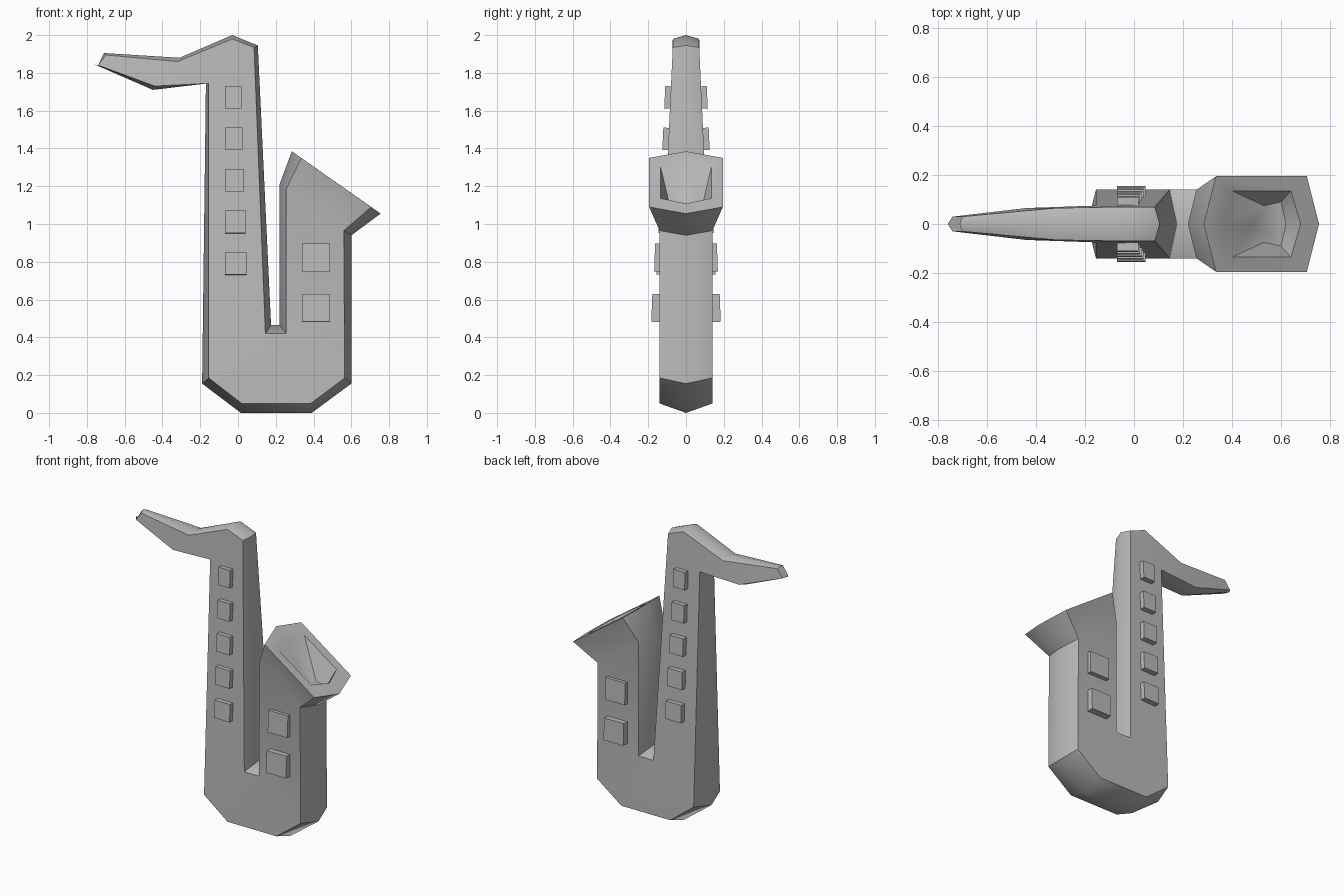
import bpy, bmesh, math
from mathutils import Matrix

if "Cube" in bpy.data.objects:
    bpy.data.objects.remove(bpy.data.objects["Cube"])

grey = bpy.data.materials.new("plain grey")
grey.use_nodes = True
tone = (0.5, 0.5, 0.5, 1)
grey.diffuse_color = tone
grey.node_tree.nodes["Principled BSDF"].inputs["Base Color"].default_value = tone


def finish(bm, name, smooth=False):
    bmesh.ops.recalc_face_normals(bm, faces=bm.faces)
    mesh = bpy.data.meshes.new(name)
    bm.to_mesh(mesh)
    bm.free()
    mesh.materials.append(grey)
    ob = bpy.data.objects.new(name, mesh)
    bpy.context.collection.objects.link(ob)
    if smooth:
        bpy.ops.object.select_all(action='DESELECT')
        ob.select_set(True)
        bpy.context.view_layer.objects.active = ob
        bpy.ops.object.shade_smooth_by_angle(angle=math.radians(50))
    return ob


# Corners in x, z, half width: inside of the bend, then outside, each a ridge and a flat edge
IN = [((-.71, 1.905), (-.70, 1.895, .03)), ((-.31, 1.88), (-.32, 1.86, .065)),
      ((-.03, 2.0), (-.03, 1.98, .07)), ((.105, 1.945), (.085, 1.935, .07)),
      ((.175, .465), (.145, .42, .14)), ((.22, .465), (.255, .42, .14)),
      ((.22, 1.21), (.255, 1.185, .14)), ((.285, 1.385), (.335, 1.35, .195)),
      ((.365, 1.329), (.40, 1.304, .135)), ((.485, 1.08), (.53, 1.05, .075))]
OUT = [((-.76, 1.845), (-.74, 1.84, .03)), ((-.45, 1.71), (-.44, 1.73, .065)),
       ((-.17, 1.745), (-.155, 1.745, .075)), ((-.19, .155), (-.155, .185, .14)),
       ((.015, 0), (.02, .05, .14)), ((.39, 0), (.385, .05, .14)),
       ((.6, .155), (.565, .185, .14)), ((.6, .94), (.56, .965, .14)),
       ((.755, 1.055), (.705, 1.09, .195)), ((.68, 1.108), (.64, 1.136, .135)),
       ((.62, 1.02), (.60, 1.03, .09))]
# Rings pair an inside corner with an outside corner, down to the bell floor
RINGS = [(0, 0), (1, 1), (2, 2), (3, 2), (4, 3), (4, 4), (5, 5), (5, 6),
         (6, 7), (7, 8), (8, 9), (9, 10)]

# Body: six-sided tube from mouthpiece to the hollow bell
bm = bmesh.new()


def corner(pair):
    (rx, rz), (fx, fz, w) = pair
    return [bm.verts.new(p) for p in ((fx, -w, fz), (rx, 0, rz), (fx, w, fz))]


ins, outs = [corner(p) for p in IN], [corner(p) for p in OUT]
loops = [ins[i] + outs[o][::-1] for i, o in RINGS]
for a, b in zip(loops, loops[1:]):
    for k in range(6):
        n = (k + 1) % 6
        quad = list(dict.fromkeys((a[k], a[n], b[n], b[k])))
        if len(quad) > 2:
            bm.faces.new(quad)
bm.faces.new(loops[0])
bm.faces.new(loops[-1])
finish(bm, "body", True)


# Keys: tilted blocks on both sides
def key(name, x, z, width, height, outer, tilt, side):
    bm = bmesh.new()
    depth = .06
    mat = (Matrix.Translation((x, side * (outer - depth / 2), z))
           @ Matrix.Rotation(side * tilt, 4, 'X')
           @ Matrix.Diagonal((width, depth, height, 1)))
    bmesh.ops.create_cube(bm, size=1, matrix=mat)
    finish(bm, name)


for side, label in ((-1, "front"), (1, "back")):
    for i in range(5):
        z = 1.67 - i * .22
        width = .088 + i * .007
        outer = .1125 + (1.67 - z) * .046
        key(f"{label}_neck_key_{i + 1}", -.07 + width / 2, z, width, .118, outer, .046, side)
    for i, (z, outer) in enumerate(((.822, .166), (.555, .181))):
        key(f"{label}_bell_key_{i + 1}", .4125, z, .147, .147, outer, .035, side)
